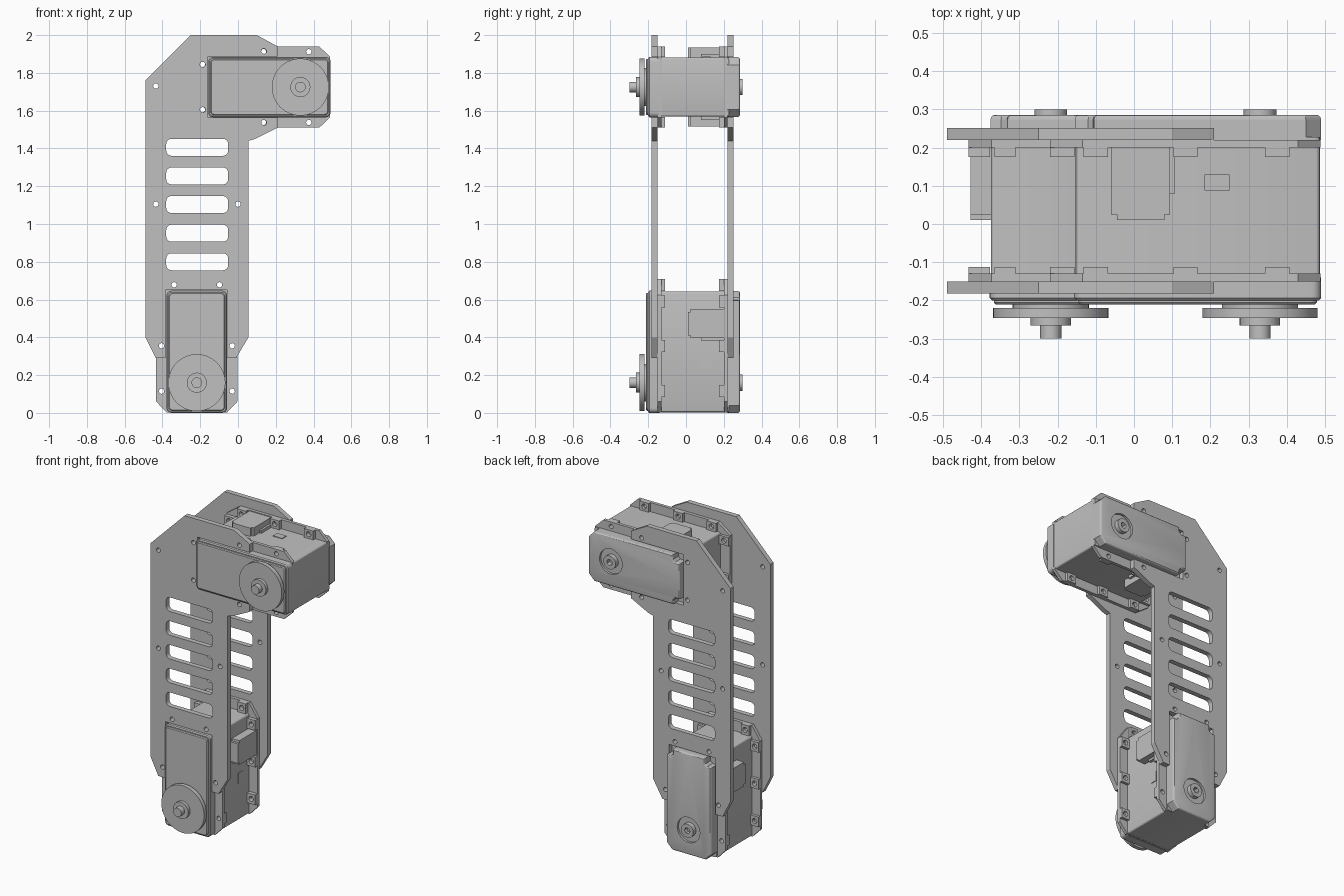
import bpy, bmesh, math
from mathutils import Matrix

if "Cube" in bpy.data.objects:
    bpy.data.objects.remove(bpy.data.objects["Cube"])

grey = bpy.data.materials.new("plain grey")
grey.diffuse_color = (0.53, 0.53, 0.53, 1)
grey.use_nodes = True
grey.node_tree.nodes["Principled BSDF"].inputs["Base Color"].default_value = grey.diffuse_color


def circle(x, z, r, n=20):
    return [(x + r * math.cos(2 * math.pi * i / n), z + r * math.sin(2 * math.pi * i / n)) for i in range(n)]


def rect(x0, x1, z0, z1, r=0.0, n=5):
    if r == 0:
        return [(x0, z0), (x1, z0), (x1, z1), (x0, z1)]
    pts = []
    for k, (cx, cz) in enumerate([(x1 - r, z1 - r), (x0 + r, z1 - r), (x0 + r, z0 + r), (x1 - r, z0 + r)]):
        for i in range(n + 1):
            a = math.pi / 2 * (k + i / n)
            pts.append((cx + r * math.cos(a), cz + r * math.sin(a)))
    return pts


def prism(name, parts, mat=Matrix(), bevel=0.0, bevel_y=None, segments=1, weld=False):
    """Each part is (y0, y1, outline, hole, ...) in xz, extruded along y; weld joins the loops as faces."""
    out = bmesh.new()
    mesh = bpy.data.meshes.new(name)
    for y0, y1, *loops in parts:
        bm = bmesh.new()
        for loop in loops:
            vs = [bm.verts.new((x, y0, z)) for x, z in loop]
            if len(loops) == 1 or weld:
                bm.faces.new(vs)
            else:
                for i in range(len(vs)):
                    bm.edges.new((vs[i - 1], vs[i]))
        if weld:
            bmesh.ops.remove_doubles(bm, verts=bm.verts[:], dist=1e-5)
        elif len(loops) > 1:
            bmesh.ops.triangle_fill(bm, use_beauty=True, use_dissolve=False, edges=bm.edges[:])
        ext = bmesh.ops.extrude_face_region(bm, geom=bm.faces[:])
        moved = [g for g in ext["geom"] if isinstance(g, bmesh.types.BMVert)]
        bmesh.ops.translate(bm, verts=moved, vec=(0, y1 - y0, 0))
        bmesh.ops.recalc_face_normals(bm, faces=bm.faces[:])
        if bevel:
            bm.normal_update()
            rim = [e for e in bm.edges if all(abs(v.co.y - bevel_y) < 1e-5 for v in e.verts)
                   and e.calc_face_angle(0) > 0.5
                   and all(math.hypot(v.co.x, v.co.z) > 0.09 for v in e.verts)]
            bmesh.ops.bevel(bm, geom=rim, offset=bevel, segments=segments, profile=0.5, affect='EDGES',
                            clamp_overlap=True)
        bm.to_mesh(mesh)
        bm.free()
        out.from_mesh(mesh)
    out.transform(mat)
    out.to_mesh(mesh)
    out.free()
    mesh.shade_smooth()
    mesh.set_sharp_from_angle(angle=math.radians(28))
    mesh.materials.append(grey)
    obj = bpy.data.objects.new(name, mesh)
    bpy.context.collection.objects.link(obj)
    return obj


# Side plates: bent outline with two motor notches, vent slots and bolt holes
outline = [(-0.49, 1.76), (-0.25, 2.0), (0.1, 2.0), (0.21, 1.94), (0.21, 1.888), (-0.16, 1.888),
           (-0.16, 1.565), (0.21, 1.565), (0.21, 1.51), (0.09, 1.45), (0.055, 1.44), (0.055, 0.4),
           (-0.01, 0.29), (-0.057, 0.29), (-0.057, 0.65), (-0.383, 0.65), (-0.383, 0.29),
           (-0.435, 0.29), (-0.49, 0.4)]
slots = [rect(-0.38, -0.052, 0.755 + 0.1515 * i, 0.845 + 0.1515 * i, 0.028) for i in range(5)]
bolts = [(-0.435, 1.73), (-0.435, 1.105), (0, 1.105), (0.137, 1.915), (0.137, 1.537), (-0.187, 1.845),
         (-0.187, 1.605), (-0.338, 0.678), (-0.098, 0.678), (-0.405, 0.355), (-0.031, 0.355)]
holes = [circle(x, z, 0.014) for x, z in bolts]
for name, y0, y1 in [("front_plate", -0.182, -0.15), ("back_plate", 0.22, 0.252)]:
    prism(name, [(y0, y1, outline, *slots, *holes)])


def motor(prefix, mat):
    # Main case
    prism(prefix + "_case", [(-0.14, 0.228, rect(-0.157, 0.157, -0.157, 0.483, 0.012, 3))], mat)
    # Front cover: rounded base with a slightly inset face
    prism(prefix + "_front_cover", [(-0.2, -0.14, rect(-0.16, 0.16, -0.16, 0.487, 0.025))],
          mat, 0.006, -0.2)
    prism(prefix + "_front_cover_face", [(-0.211, -0.19, rect(-0.149, 0.149, -0.149, 0.476, 0.02))],
          mat, 0.005, -0.211)
    # Back cap: clipped corners, corner notches and round pocket
    half = [(0.118, -0.16), (0.158, -0.12), (0.158, 0.435), (0.13, 0.437), (0.115, 0.45), (0.113, 0.485)]
    cap = half + [(-x, z) for x, z in reversed(half)]
    prism(prefix + "_back_cap_base", [(0.22, 0.272, cap)], mat)
    arc = [(0.08 * math.sin(math.pi * i / 16), 0.08 * math.cos(math.pi * i / 16)) for i in range(17)]
    right = half + [(0, 0.485)] + arc + [(0, -0.16)]
    left = [(-x, z) for x, z in reversed(right)]
    prism(prefix + "_back_cap", [(0.268, 0.286, right, left)], mat, 0.012, 0.286, 3, weld=True)
    prism(prefix + "_back_hub", [(0.265, 0.3, circle(0, 0, 0.043, 32), circle(0, 0, 0.02, 6))], mat)

    # Mounting flanges with raised bolt seats
    side = [(0.16, -0.158), (0.215, -0.1), (0.215, 0.465), (0.155, 0.55)]
    edge = side + [(-x, z) for x, z in reversed(side)]
    seats = [(s * 0.187, u) for s in (-1, 1) for u in (-0.045, 0.195, 0.43)]
    seats += [(s * 0.12, 0.518) for s in (-1, 1)]
    for name, y0, y1, s0, s1 in [("front", -0.15, -0.13, -0.13, -0.112), ("back", 0.2, 0.22, 0.176, 0.2)]:
        prism(f"{prefix}_{name}_flange", [(y0, y1, edge, *[circle(x, u, 0.014) for x, u in seats])], mat)
        prism(f"{prefix}_{name}_bolt_seats",
              [(s0, s1, rect(x - 0.028, x + 0.028, u - 0.032, u + 0.032), circle(x, u, 0.016))
               for x, u in seats], mat)

    # Cable connectors on both long sides
    for s, name in [(1, "right"), (-1, "left")]:
        box = sorted((s * 0.15, s * 0.21))
        low = sorted((s * 0.15, s * 0.175))
        prism(f"{prefix}_{name}_connector",
              [(0.025, 0.2, rect(*box, 0.236, 0.39)), (0.01, 0.03, rect(*box, 0.25, 0.375)),
               (0.08, 0.2, rect(*low, 0.222, 0.24))], mat)
    # Small raised tab on the side
    prism(prefix + "_side_tab", [(0.088, 0.13, rect(0.15, 0.161, 0.08, 0.145))], mat)

    # Output disc, hub and shaft
    prism(prefix + "_output_disc",
          [(-0.222, -0.2, circle(0, 0, 0.1, 40)), (-0.246, -0.22, circle(0, 0, 0.151, 56)),
           (-0.266, -0.24, circle(0, 0, 0.053, 32)), (-0.3, -0.26, circle(0, 0, 0.028, 28))], mat)


# The lower motor stands upright, the upper one lies on its side
motor("lower_motor", Matrix.Translation((-0.218, 0, 0.16)))
motor("upper_motor", Matrix.Translation((0.33, 0, 1.725)) @ Matrix.Rotation(math.radians(-90), 4, 'Y'))
